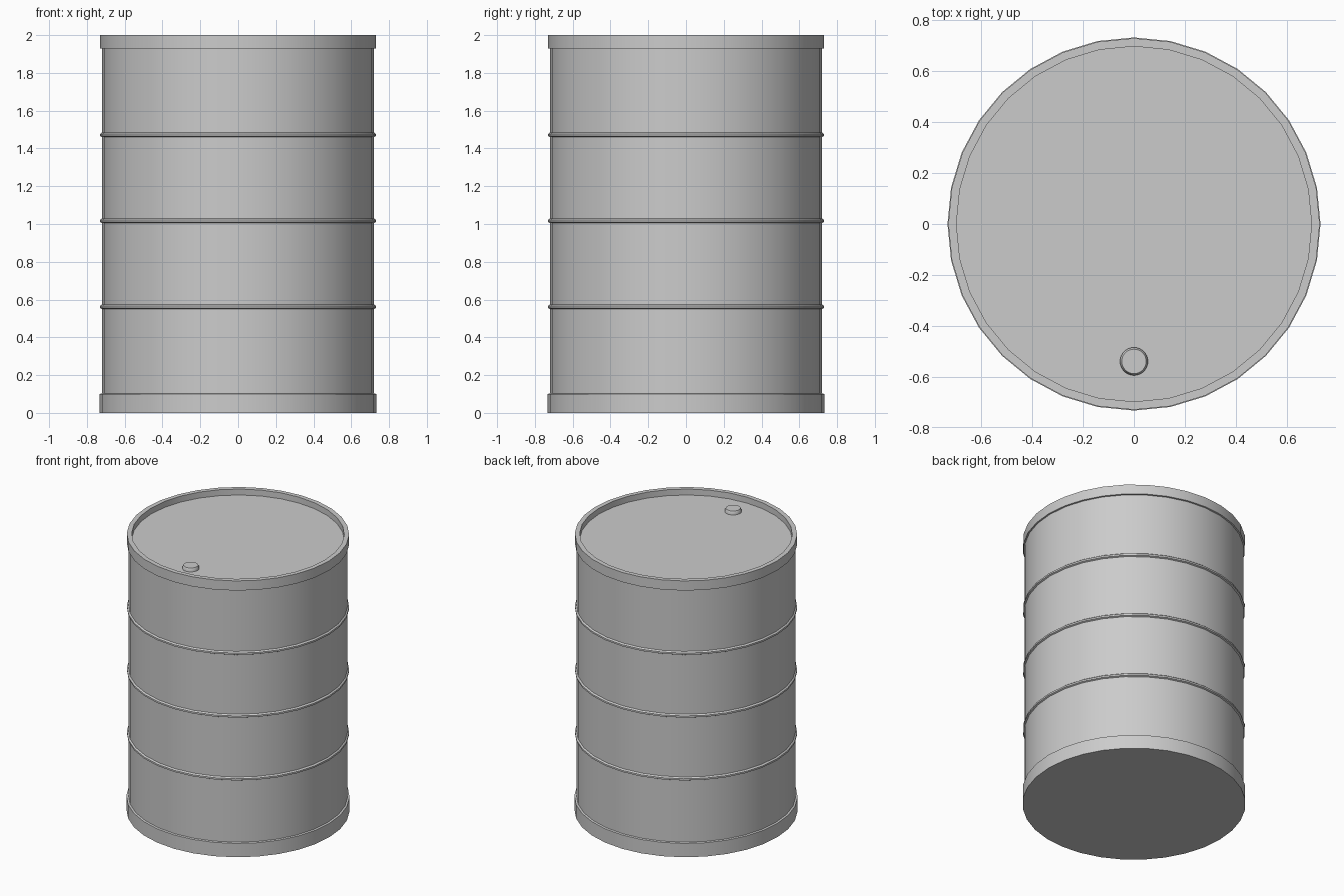
import bpy, bmesh, math

if "Cube" in bpy.data.objects:
    bpy.data.objects.remove(bpy.data.objects["Cube"])


def lathe(name, profile, sides=32, center=(0, 0), closed=False):
    """Revolve (radius, z) points round z; open profiles get end caps."""
    bm = bmesh.new()
    rings = []
    for r, z in profile:
        rings.append([bm.verts.new((r * math.cos(2 * math.pi * i / sides),
                                    r * math.sin(2 * math.pi * i / sides), z))
                      for i in range(sides)])
    pairs = list(zip(rings, rings[1:]))
    if closed:
        pairs.append((rings[-1], rings[0]))
    else:
        bm.faces.new(rings[0])
        bm.faces.new(rings[-1])
    for a, b in pairs:
        for i in range(sides):
            j = (i + 1) % sides
            bm.faces.new((a[i], a[j], b[j], b[i]))
    bmesh.ops.recalc_face_normals(bm, faces=bm.faces)
    mesh = bpy.data.meshes.new(name)
    bm.to_mesh(mesh)
    bm.free()
    obj = bpy.data.objects.new(name, mesh)
    obj.location = (center[0], center[1], 0)
    bpy.context.collection.objects.link(obj)
    bpy.context.view_layer.objects.active = obj
    obj.select_set(True)
    bpy.ops.object.shade_smooth_by_angle(angle=math.radians(30))
    obj.select_set(False)
    return obj


# Drum shell: base band, ribbed wall, top rim and recessed lid
BODY = 0.72
shell = [(0.733, 0), (0.733, 0.10), (BODY, 0.103)]
for z in (0.561, 1.016, 1.471):
    shell += [(BODY, z - 0.011), (0.730, z - 0.006), (0.730, z + 0.006), (BODY, z + 0.014)]
shell += [(BODY, 1.928), (0.730, 1.93), (0.730, 2.0), (0.698, 2.0), (0.698, 1.957)]
lathe("drum_shell", shell)

# Filler cap near the front of the lid
lathe("filler_cap", [(0.055, 1.95), (0.055, 1.968), (0.048, 1.982)], center=(0, -0.54))
